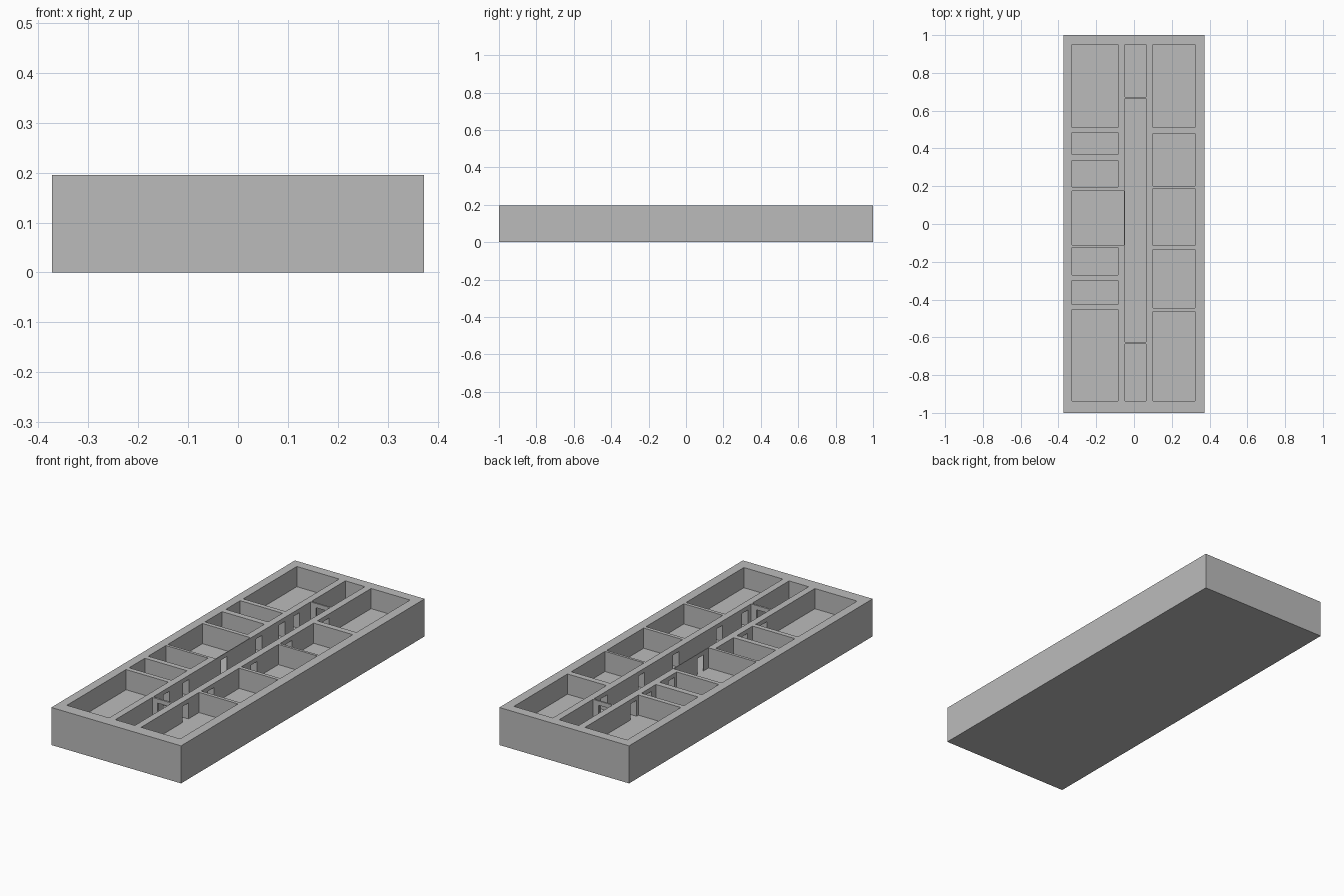
import bpy, bmesh
from mathutils import Matrix, Vector

old = bpy.data.objects.get("Cube")
if old:
    bpy.data.objects.remove(old, do_unlink=True)

HALF_X, HALF_Y, TOP = 0.373, 1.0, 0.195
FLOOR, DOOR_TOP, DOOR_W, OVER = 0.09, 0.173, 0.05, 0.006

grey = bpy.data.materials.new("plain_grey")
grey.use_nodes = True
grey.diffuse_color = (0.5, 0.5, 0.5, 1)
grey.node_tree.nodes["Principled BSDF"].inputs["Base Color"].default_value = grey.diffuse_color


def boxes(name, items):
    """One object made of boxes given as (x0, x1, y0, y1, z0, z1)."""
    bm = bmesh.new()
    for x0, x1, y0, y1, z0, z1 in items:
        centre = Vector((x0 + x1, y0 + y1, z0 + z1)) / 2
        size = Matrix.Diagonal((x1 - x0, y1 - y0, z1 - z0, 1))
        bmesh.ops.create_cube(bm, size=1, matrix=Matrix.Translation(centre) @ size)
    mesh = bpy.data.meshes.new(name)
    bm.to_mesh(mesh)
    bm.free()
    obj = bpy.data.objects.new(name, mesh)
    bpy.context.collection.objects.link(obj)
    return obj


# Wall lines of the three bays
LEFT, MID, RIGHT = (-0.327, -0.084), (-0.048, 0.064), (0.10, 0.324)
LOUNGE = (LEFT[0], -0.052)

# Rooms: bay and front/back limits
rooms = [(LEFT, 0.51, 0.95), (LEFT, 0.367, 0.485), (LEFT, 0.197, 0.336),
         (LOUNGE, -0.11, 0.175), (LEFT, -0.27, -0.125),
         (LEFT, -0.427, -0.298), (LEFT, -0.938, -0.452),
         (MID, 0.673, 0.95), (MID, -0.625, 0.664), (MID, -0.938, -0.635),
         (RIGHT, 0.51, 0.95), (RIGHT, 0.202, 0.479), (RIGHT, -0.115, 0.189),
         (RIGHT, -0.445, -0.134), (RIGHT, -0.938, -0.463)]
room_boxes = [(*bay, y0, y1, FLOOR, TOP + 0.1) for bay, y0, y1 in rooms]


# Doorways through the corridor walls and the two end partitions
def side_door(x0, x1, y):
    return (x0 - OVER, x1 + OVER, y - DOOR_W / 2, y + DOOR_W / 2, FLOOR, DOOR_TOP)


def end_door(y0, y1):
    x = sum(MID) / 2
    return (x - DOOR_W / 2, x + DOOR_W / 2, y0 - OVER, y1 + OVER, FLOOR, DOOR_TOP)


doors = [side_door(LEFT[1], MID[0], y) for y in (0.55, 0.43, 0.24, -0.36, -0.52)]
doors += [side_door(LOUNGE[1], MID[0], -0.045)]
doors += [side_door(MID[1], RIGHT[0], y) for y in (0.58, 0.275, -0.01, -0.365, -0.575)]
doors += [end_door(0.664, 0.673), end_door(-0.635, -0.625)]

# Solid block with rooms and doorways cut out
block = boxes("building_block", [(-HALF_X, HALF_X, -HALF_Y, HALF_Y, 0, TOP)])
block.data.materials.append(grey)
cutters = [boxes("room_cutter", room_boxes), boxes("door_cutter", doors)]
for cutter in cutters:
    cutter.hide_render = True
    cutter.data.materials.append(grey)
    mod = block.modifiers.new(cutter.name, "BOOLEAN")
    mod.operation = "DIFFERENCE"
    mod.solver = "EXACT"
    mod.object = cutter

# Bake the cuts and drop the cutters
graph = bpy.context.evaluated_depsgraph_get()
cut_mesh = bpy.data.meshes.new_from_object(block.evaluated_get(graph))
block.modifiers.clear()
block.data = cut_mesh
for cutter in cutters:
    bpy.data.objects.remove(cutter, do_unlink=True)
